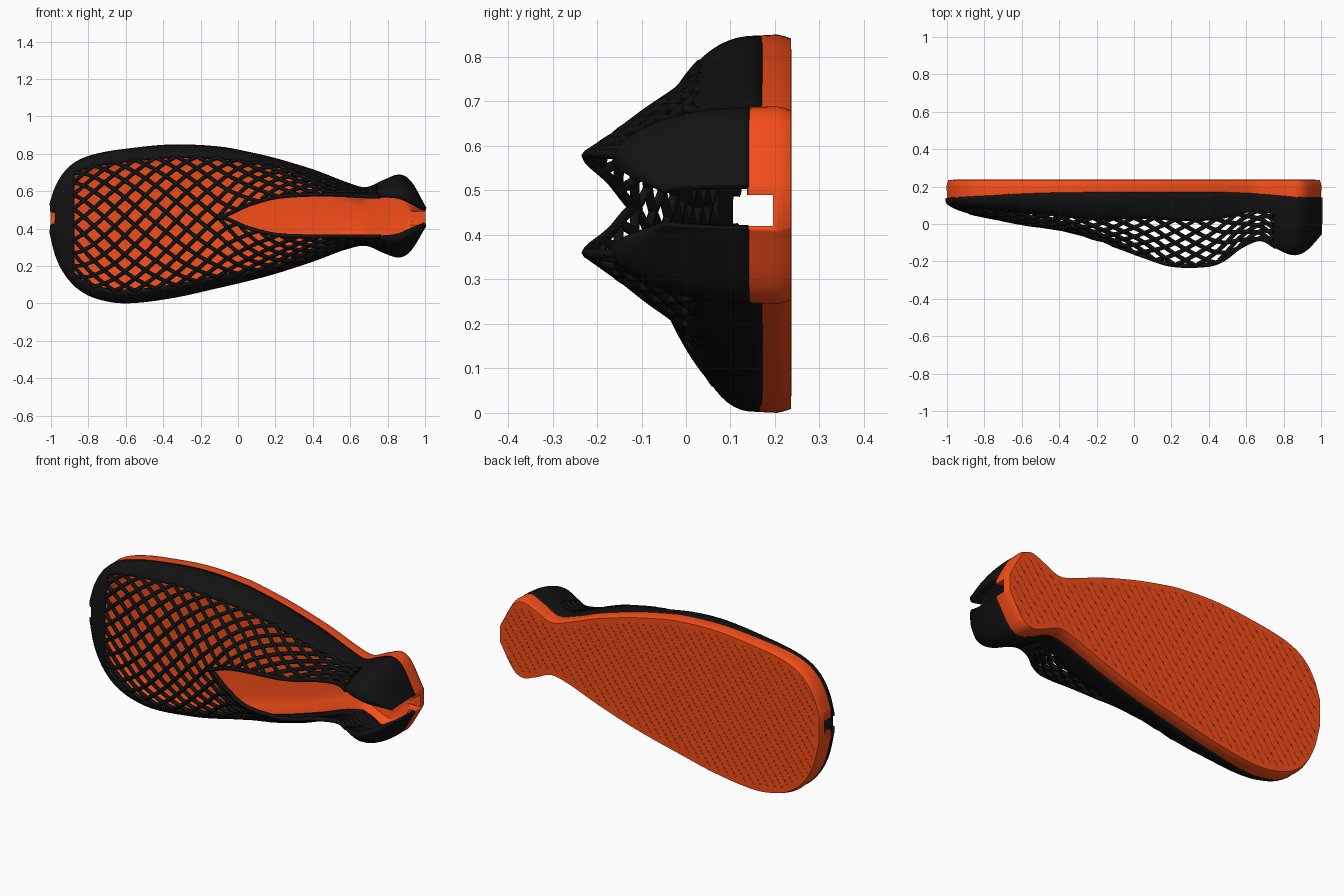
import bpy, bmesh, math
from mathutils import Vector

if "Cube" in bpy.data.objects:
    bpy.data.objects.remove(bpy.data.objects["Cube"])

# x, lower z, upper z, crest y, opening half width, y where upper meets sole
ROWS = [
    (-1.0, .37, .54, .115, 0, .135), (-.97, .25, .63, .095, 0, .137),
    (-.92, .15, .71, .075, 0, .14), (-.85, .075, .765, .055, 0, .145),
    (-.75, .025, .80, .035, 0, .15), (-.6, .002, .825, .005, 0, .16),
    (-.35, .03, .848, -.035, 0, .167), (-.1, .085, .837, -.115, 0, .168),
    (.05, .12, .81, -.17, .06, .168), (.2, .16, .775, -.217, .1, .168),
    (.4, .225, .715, -.217, .112, .167), (.48, .255, .685, -.187, .112, .166),
    (.57, .288, .65, -.12, .11, .163), (.68, .31, .62, -.08, .108, .157),
    (.78, .27, .66, -.135, .105, .148), (.86, .247, .687, -.16, .095, .141),
    (.92, .28, .655, -.135, .07, .138), (1.0, .41, .515, -.05, .034, .137)]
S0, X_TOE, X_HEEL = .35, -.88, .74      # limits of the open lattice


def at(x, col):
    """Smooth (cubic Hermite) lookup in the section table."""
    n = len(ROWS)
    i = max(0, min(n - 2, sum(r[0] <= x for r in ROWS) - 1))

    def slope(k):
        a, b = ROWS[max(k - 1, 0)], ROWS[min(k + 1, n - 1)]
        return (b[col] - a[col]) / (b[0] - a[0])
    p, q = ROWS[i], ROWS[i + 1]
    h = q[0] - p[0]
    t = (x - p[0]) / h
    return ((2*t**3 - 3*t**2 + 1) * p[col] + (t**3 - 2*t**2 + t) * h * slope(i)
            + (3*t**2 - 2*t**3) * q[col] + (t**3 - t**2) * h * slope(i + 1))


def smooth(a, b, x):
    t = max(0, min(1, (x - a) / (b - a)))
    return t * t * (3 - 2 * t)


def mid_half(x):
    lo, hi = at(x, 1), at(x, 2)
    return (lo + hi) / 2, (hi - lo) / 2


def opening(x):
    return max(0, at(x, 4)) if x > -.1 else 0


def upper_point(x, s, side):
    """Point on the upper: s = 0 at the sole, s = 1 at the crest or opening."""
    c, w = mid_half(x)
    w -= .008
    o, base, th = opening(x), at(x, 5) + .004, s * math.pi / 2
    b = smooth(-.35, .15, x)
    rise = (1 - b) * math.sin(th) ** .75 + b * s ** .9
    f = 1 - .5 * smooth(.65, .85, x)
    z = o + (w - o) * max(0, math.cos(th)) ** f
    return Vector((x, base + (at(x, 3) - base) * rise, c + side * z))


def material(name, rgb):
    m = bpy.data.materials.new(name)
    m.diffuse_color = (*rgb, 1)
    m.use_nodes = True
    m.node_tree.nodes["Principled BSDF"].inputs["Base Color"].default_value = m.diffuse_color
    return m


ORANGE = material("orange rubber", (.92, .075, .01))
BLACK = material("black knit", (.006, .006, .006))


def mesh_object(name, bm, mat):
    bmesh.ops.recalc_face_normals(bm, faces=bm.faces)
    me = bpy.data.meshes.new(name)
    bm.to_mesh(me)
    bm.free()
    ob = bpy.data.objects.new(name, me)
    bpy.context.collection.objects.link(ob)
    if mat:
        me.materials.append(mat)
    bpy.ops.object.select_all(action='DESELECT')
    ob.select_set(True)
    bpy.context.view_layer.objects.active = ob
    bpy.ops.object.shade_smooth_by_angle(angle=math.radians(40))
    return ob


def tubes(name, paths, radius, mat):
    cu = bpy.data.curves.new(name, 'CURVE')
    cu.dimensions = '3D'
    cu.bevel_depth, cu.bevel_resolution, cu.use_fill_caps = radius, 1, True
    for path in paths:
        sp = cu.splines.new('POLY')
        sp.points.add(len(path) - 1)
        for p, v in zip(sp.points, path):
            p.co = (*v, 1)
    cu.materials.append(mat)
    ob = bpy.data.objects.new(name, cu)
    bpy.context.collection.objects.link(ob)
    return ob


XS = [-math.cos(math.pi * i / 100) for i in range(101)]

# Solid part of the upper: side bands, toe cap (slit at the tip) and heel counter
bm = bmesh.new()
N = 20
for side in (-1, 1):
    grid = [[bm.verts.new(upper_point(x, j / N, side)) for j in range(N + 1)] for x in XS]
    for i in range(len(XS) - 1):
        xm = (XS[i] + XS[i + 1]) / 2
        for j in range(N):
            a, b, c, d = quad = (grid[i][j], grid[i+1][j], grid[i+1][j+1], grid[i][j+1])
            slit = xm < -.975 and abs((a.co.z + c.co.z) / 2 - .455) < .035
            if not slit and ((j + .5) / N < S0 or xm < X_TOE or xm > X_HEEL):
                bm.faces.new(quad)
bmesh.ops.remove_doubles(bm, verts=bm.verts, dist=.0004)
bmesh.ops.delete(bm, geom=[v for v in bm.verts if not v.link_faces], context='VERTS')
upper = mesh_object("upper_shell", bm, BLACK)
sol = upper.modifiers.new("thickness", 'SOLIDIFY')
sol.thickness, sol.offset = .016, 0

# Crossing diagonal struts of the open lattice
paths = []
for direction in (-1, 1):
    for k in range(-16, 24):
        path, last = [], 0
        for i in range(int((X_HEEL - X_TOE) / .015) + 2):
            x = min(X_TOE + i * .015, X_HEEL + .005)
            v = direction * 1.5 * (x - k * .11)
            crossed = last * v < 0 and opening(x) > .004
            if abs(v) > 1 - S0 + .03 or crossed:
                if len(path) > 1:
                    paths.append(path)
                path = []
            if abs(v) <= 1 - S0 + .03:
                path.append(upper_point(x, 1 - abs(v), 1 if v > 0 else -1))
            last = v
        if len(path) > 1:
            paths.append(path)
tubes("upper_lattice", paths, .0115, BLACK)

# Rim of the foot opening
rim_x = [-.12 + .88 * i / 50 for i in range(51)]
rim = [upper_point(x, 1, -1) for x in reversed(rim_x)] + [upper_point(x, 1, 1) for x in rim_x[1:]]
tubes("opening_rim", [rim], .012, BLACK)


# Sole: rings lofted from the footbed, over the rim and round to the ground face
def sole_ring(bm, inset, y):
    loop = [(x, 1) for x in XS] + [(x, -1) for x in reversed(XS)]
    out = []
    for x, side in loop:
        c, w = mid_half(x)
        yy = at(x, 5) + .002 if y is None else y
        out.append(bm.verts.new((x * (1 - min(inset, .05)), yy, c + side * (w - min(inset, .7 * w)))))
    return out


bm = bmesh.new()
rings = [sole_ring(bm, *p) for p in ((.1, .2), (.06, .193), (.022, None), (0, None),
                                     (-.002, .205), (.002, .222), (.007, .236))]
for a, b in zip(rings, rings[1:]):
    for i in range(len(a)):
        k = (i + 1) % len(a)
        bm.faces.new((a[i], a[k], b[k], b[i]))
for ring in (rings[0], rings[-1]):      # strips across footbed and ground face
    n = len(ring)
    for i in range(n // 2 - 1):
        bm.faces.new((ring[i], ring[i + 1], ring[n - 2 - i], ring[n - 1 - i]))
sole = mesh_object("sole", bm, ORANGE)

# Fine slanted tread ridges on the ground face
ridges = []
for k in range(-26, 30):
    path = []
    for i in range(90):
        z = i * .0095
        x = k * .05 + (z - .42) * .75
        if abs(x) < .97 and abs(z - mid_half(x)[0]) < mid_half(x)[1] - .03:
            path.append((x, .2335, z))
        elif len(path) > 2:
            break
    if len(path) > 2:
        ridges.append(path)
tubes("tread_ridges", ridges, .004, ORANGE)


# Slits through the sole rim at the toe and heel
def notch(name, x0, x1, y0, y1):
    bm = bmesh.new()
    bmesh.ops.create_cube(bm, size=1)
    for v in bm.verts:
        v.co = ((x0 + x1) / 2 + v.co.x * (x1 - x0), (y0 + y1) / 2 + v.co.y * (y1 - y0),
                .455 + v.co.z * .07)
    cutter = mesh_object(name, bm, None)
    cutter.hide_render = True
    cutter.display_type = 'WIRE'
    mod = sole.modifiers.new(name, 'BOOLEAN')
    mod.operation, mod.object = 'DIFFERENCE', cutter


notch("toe_notch_cutter", -1.1, -.92, .1, .196)
notch("heel_notch_cutter", .88, 1.1, .06, .196)
